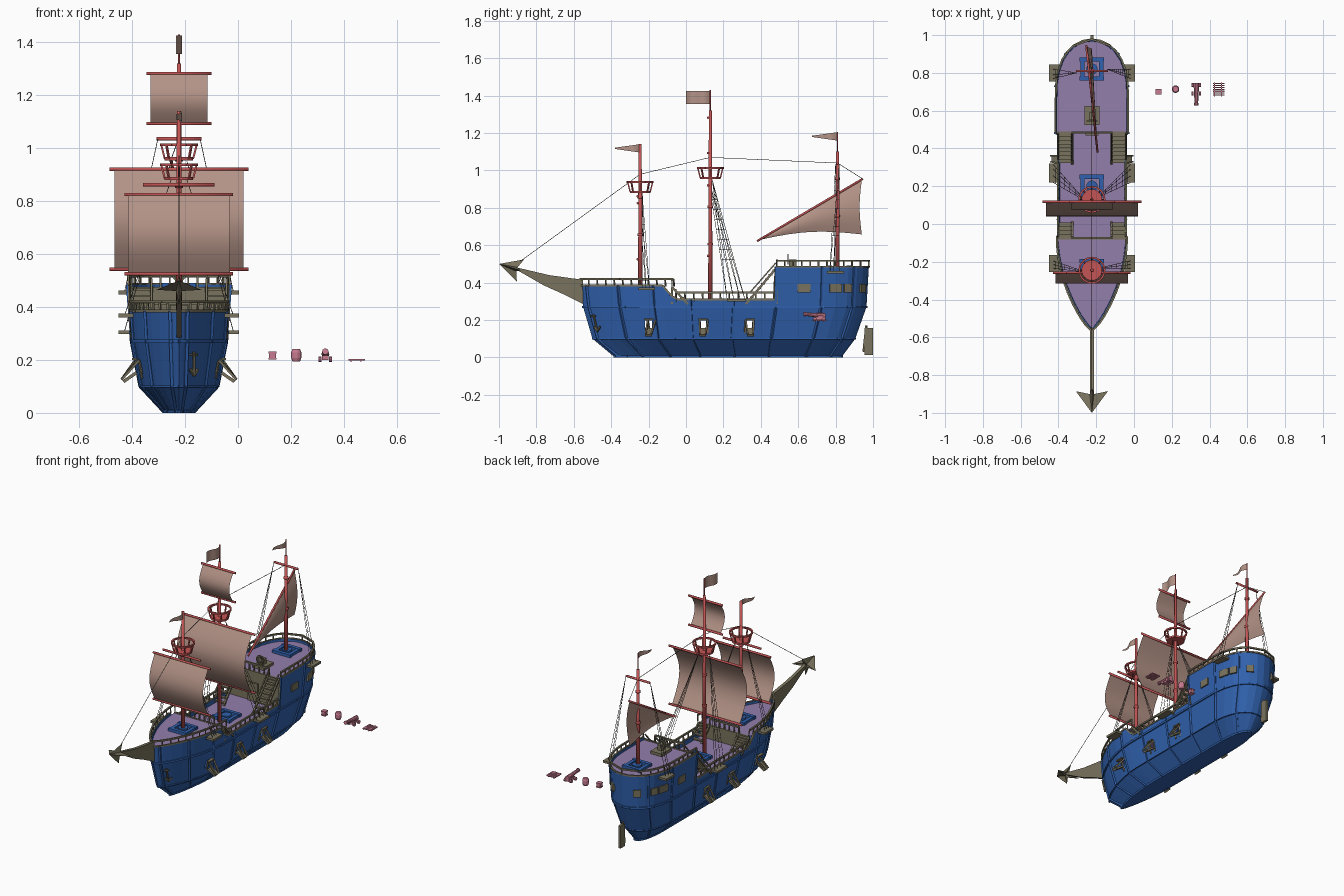
import bpy, bmesh, math
from mathutils import Vector as V, Matrix as M

if "Cube" in bpy.data.objects:
    bpy.data.objects.remove(bpy.data.objects["Cube"])

CX = -0.223  # ship centreline

def mat(name, c):
    m = bpy.data.materials.new(name)
    m.diffuse_color = (*c, 1)
    m.use_nodes = True
    m.node_tree.nodes["Principled BSDF"].inputs["Base Color"].default_value = m.diffuse_color
    return m
BLUE = mat("hull_blue", (0.03, 0.12, 0.42))
DECK = mat("deck_purple", (0.29, 0.21, 0.41))
OLIVE = mat("trim_olive", (0.19, 0.17, 0.11))
RED = mat("spar_red", (0.55, 0.09, 0.09))
SAIL = mat("sail_cloth", (0.45, 0.29, 0.24))
PINK = mat("prop_pink", (0.58, 0.2, 0.28))
ROPE = mat("rope_dark", (0.08, 0.07, 0.06))

def part(name, bm, m, smooth=False, recalc=True):
    if recalc:
        bmesh.ops.recalc_face_normals(bm, faces=bm.faces)
    for f in bm.faces:
        f.smooth = smooth
    me = bpy.data.meshes.new(name)
    bm.to_mesh(me)
    me.materials.append(m)
    ob = bpy.data.objects.new(name, me)
    bpy.context.collection.objects.link(ob)
    return ob

def box(bm, c, s, rot=M.Identity(4)):
    bmesh.ops.create_cube(bm, size=1, matrix=M.Translation(c) @ rot @ M.Diagonal((*s, 1)))

def rod(bm, p, q, r, r2=None, n=8):
    p, q = V(p), V(q)
    d = q - p
    rot = d.to_track_quat('Z', 'Y').to_matrix().to_4x4() @ M.Rotation(math.pi / n, 4, 'Z')
    bmesh.ops.create_cone(bm, cap_ends=True, segments=n, radius1=r, radius2=r if r2 is None else r2,
                          depth=d.length, matrix=M.Translation((p + q) / 2) @ rot)

def path(bm, pts, r, n=4):
    for a, b in zip(pts, pts[1:]):
        rod(bm, a, b, r, n=n)

def sheet(name, fn, nu, nv, m):
    bm = bmesh.new()
    g = [[bm.verts.new(fn(i / nu, j / nv)) for j in range(nv + 1)] for i in range(nu + 1)]
    for i in range(nu):
        for j in range(nv):
            bm.faces.new((g[i][j], g[i + 1][j], g[i + 1][j + 1], g[i][j + 1]))
    return part(name, bm, m, True)

def interp(tab, x):
    for a, b in zip(tab, tab[1:]):
        if x <= b[0]:
            k = max(0, (x - a[0]) / (b[0] - a[0]))
            return [p + (q - p) * k for p, q in zip(a[1:], b[1:])]
    return list(tab[-1][1:])

# hull surface: t runs bow to stern, s is the side, z the height
LEVELS = [(0, -.38, .83, .052), (.1, -.5, .905, .145), (.27, -.55, .965, .178), (.49, -.575, .978, .195)]
TOP = [(0, .385), (.285, .385), (.3, .355), (.315, .328), (.335, .31), (.675, .31), (.68, .485), (1, .485)]
TS = [0, .01, .03, .06, .1, .15, .2, .26, .285, .3, .315, .335, .4, .5, .6, .675, .68, .74, .8, .85, .89, .93, .96, .98, .995, 1]

def width(t):
    if t < .32:
        return math.sin(math.pi / 2 * t / .32) ** .75
    return max(0, 1 - (max(0, t - .8) / .2) ** 2.6) ** .5

def P(t, s, z, out=1.0):
    t = min(1, max(0, t))
    y0, y1, h = interp(LEVELS, z)
    return V((CX + s * h * width(t) * out, y0 + (y1 - y0) * t, z))

def top(t):
    return interp(TOP, t)[0]

def T(y):
    return (y + .56) / 1.53

# hull shell with gun ports cut through
bm = bmesh.new()
loop = [(t, 1) for t in TS] + [(t, -1) for t in TS[-2:0:-1]]
rings = [[bm.verts.new(P(t, s, z if z else top(t))) for t, s in loop] for z in (1e-4, .1, .27, None)]
for a, b in zip(rings, rings[1:]):
    for i in range(len(loop)):
        j = (i + 1) % len(loop)
        bm.faces.new((a[i], a[j], b[j], b[i]))
bm.faces.new(rings[0])
hull = part("hull", bm, BLUE)
so = hull.modifiers.new("thickness", 'SOLIDIFY')
so.thickness, so.offset = .01, -1
PORTS = (-.2, .09, .345)
bm = bmesh.new()
for y in PORTS:
    box(bm, (CX, y, .173), (.6, .036, .05))
cut = part("port_cutter", bm, BLUE)
cut.hide_render = True
cut.hide_set(True)
bo = hull.modifiers.new("ports", 'BOOLEAN')
bo.object, bo.operation, bo.solver = cut, 'DIFFERENCE', 'EXACT'

# wales, chine strakes and vertical ribs
bm = bmesh.new()
for s in (1, -1):
    for z, r in ((.005, .008), (.1, .006), (.27, .009)):
        path(bm, [P(t, s, z) for t in TS], r)
    for t in (.02, .13, .25, .38, .53, .68, .84, .95):
        path(bm, [P(t, s, z) for z in (.005, .1, .27, top(t))], .008)
part("hull_ribs", bm, BLUE)

# decks
for name, a, b, z in (("fore_deck", 0, .32, .372), ("waist_deck", .31, .69, .285), ("aft_deck", .68, 1, .472)):
    ts = [a] + [t for t in TS if a < t < b] + [b]
    sheet(name, lambda u, v: P(ts[round(u * (len(ts) - 1))], 2 * v - 1, z, .96), len(ts) - 1, 1, DECK)

# bulkheads, door and stairs
bm = bmesh.new()
box(bm, (CX, -.075, .33), (.36, .012, .09))
box(bm, (CX, .484, .38), (.37, .012, .19))
box(bm, (CX, .474, .345), (.07, .012, .12))
for s in (1, -1):
    for y0, z0, y1, z1, n in ((.32, .285, .48, .475, 8), (.01, .285, -.07, .372, 4)):
        for i in range(n):
            k = (i + .6) / n
            box(bm, (CX + s * .142, y0 + (y1 - y0) * k, z0 + (z1 - z0) * k), (.075, .02, .008))
        for x in (.104, .18):
            rod(bm, (CX + s * x, y0, z0), (CX + s * x, y1, z1), .008, n=4)
            if n == 8:
                rod(bm, (CX + s * x, y0 + .02, z0 + .06), (CX + s * x, y1, z1 + .03), .005, n=4)
part("bulkheads_and_stairs", bm, OLIVE)

# railings with posts, and caps on the hull edge
bm = bmesh.new()
for s in (1, -1):
    path(bm, [P(t, s, top(t), .985) for t in TS], .007)
    for a, b, h, z in ((0, .325, .42, .38), (.33, .672, .348, .3), (.682, 1, .517, .48)):
        path(bm, [P(a + (b - a) * i / 14, s, h, .98) for i in range(15)], .007)
        for i in range(12):
            t = a + (b - a) * i / 11
            rod(bm, P(t, s, z, .98), P(t, s, h, .98), .005, n=4)
for y, z in ((-.075, .37), (.486, .475)):
    rod(bm, (CX - .105, y, z + .045), (CX + .105, y, z + .045), .007, n=4)
    for i in range(7):
        rod(bm, (CX - .105 + .035 * i, y, z), (CX - .105 + .035 * i, y, z + .045), .005, n=4)
part("railings", bm, OLIVE)

# windows, gun port shelves, channels, rudder
def panel(bm, t, s, z, size):
    a = (P(t + .01, s, z) - P(t - .01, s, z)).normalized()
    n = a.cross(V((0, 0, 1))).normalized()
    r = M((a, n, a.cross(n))).transposed().to_4x4()
    box(bm, P(t, s, z), size, r)
bm = bmesh.new()
for s in (1, -1):
    for t in (T(.63), T(.8), .93, .982):
        panel(bm, t, s, .37, (.068 if t < .9 else .045, .014, .045))
    for y in PORTS:
        for e in (-.022, .022):
            rod(bm, P(T(y + e), s, .2), (CX + s * .217, y + e * .7, .126), .006, n=4)
            rod(bm, P(T(y + e), s, .13), P(T(y + e), s, .2), .006, n=4)
        box(bm, (CX + s * .185, y, .135), (.06, .036, .012), M.Rotation(s * .6, 4, 'Y'))
        box(bm, (CX + s * .168, y, .203), (.02, .05, .008))
    for y, z, l in ((-.21, .368, .09), (.27, .305, .1), (.8, .455, .09)):
        box(bm, (CX + s * .2, y, z), (.055, l, .014))
box(bm, (CX, .977, .085), (.016, .045, .145))
rod(bm, (CX, .95, .03), (CX, .965, .17), .008, n=6)
part("windows_ports_rudder", bm, OLIVE)

# anchor on the starboard bow
bm = bmesh.new()
a = P(.035, 1, .23) + V((.012, -.01, 0))
b = P(.035, 1, .14) + V((.016, -.012, 0))
rod(bm, a, b, .006, n=6)
path(bm, [b + V((-.014, -.014, .025)), b, b + V((.014, .014, .025))], .006)
rod(bm, a + V((-.012, -.012, -.01)), a + V((.012, .012, -.01)), .005, n=6)
part("anchor", bm, OLIVE)

# beak blade with arrow-shaped bowsprit head
bm = bmesh.new()
prof = [(-.55, .415), (-.73, .44), (-.9, .48), (-.9, .465), (-.76, .385), (-.66, .34), (-.55, .285)]
f = bm.faces.new([bm.verts.new((CX - .01, y, z)) for y, z in prof])
e = bmesh.ops.extrude_face_region(bm, geom=[f])
bmesh.ops.translate(bm, vec=(.02, 0, 0), verts=[v for v in e['geom'] if isinstance(v, bmesh.types.BMVert)])
ax = V((0, -.95, .31))
up = V((0, .31, .95))
mid = V((CX, -.885, .465))
tip, notch = bm.verts.new((CX, -1, .5)), bm.verts.new(mid + ax * .03)
ring = []
for i in range(8):
    k = math.pi / 4 * i
    r = .016 if i % 2 else (.085 if i % 4 == 0 else .062)
    ring.append(bm.verts.new(mid + ax * (.02 if i % 2 else 0) + V((1, 0, 0)) * r * math.cos(k) + up * r * math.sin(k)))
for i in range(8):
    bm.faces.new((tip, ring[i], ring[(i + 1) % 8]))
    bm.faces.new((notch, ring[(i + 1) % 8], ring[i]))
part("beak_and_bowsprit", bm, OLIVE)

# masts and yards
MASTS = {"fore": (-.245, .3, 1.14), "main": (.13, .25, 1.32), "mizzen": (.81, .4, 1.1)}
bm = bmesh.new()
for y, z0, z1 in MASTS.values():
    rod(bm, (CX, y, z0), (CX, y, z1), .0125, .008, 12)
    for z in (z0 + .35, z0 + .55):
        rod(bm, (CX, y, z), (CX, y, z + .012), .015, n=12)
rod(bm, (CX, .13, 1.3), (CX, .13, 1.43), .004)
rod(bm, (CX, .81, 1.09), (CX, .81, 1.205), .004)
for y, z, h in ((.118, .92, .262), (.118, .543, .262), (.118, 1.282, .122), (.118, 1.093, .122), (-.257, .825, .205),
                (-.257, .525, .205), (-.257, .862, .135), (.81, 1.035, .085)):
    rod(bm, (CX - h, y, z), (CX + h, y, z), .007)
rod(bm, (CX + .03, .38, .622), (CX - .03, .945, .955), .006)
part("masts_and_yards", bm, RED, True)

# crow's nests
bm = bmesh.new()
for y, z in ((-.245, .885), (.13, .96)):
    rod(bm, (CX, y, z - .006), (CX, y, z + .006), .055, n=16)
    ring = [V((CX + .067 * math.cos(k * math.pi / 8), y + .067 * math.sin(k * math.pi / 8), z + .053)) for k in range(17)]
    path(bm, ring, .007)
    for p in ring[::2]:
        rod(bm, V((CX, y, z)) + (p - V((CX, y, z + .053))) * .8, p, .005, n=4)
part("crows_nests", bm, RED)

# square sails, lateen sail and flags
for name, y, z0, z1, h, d in (("main_sail", .115, .543, .92, .243, .075), ("fore_sail", -.26, .53, .825, .192, .055),
                              ("top_sail", .115, 1.095, 1.28, .108, .04)):
    sheet(name, lambda u, v: (CX + h * (2 * u - 1), y - d * math.sin(math.pi * v), z0 + (z1 - z0) * v), 4, 12, SAIL)
def lateen(u, v):
    y = .39 + .55 * u
    z1 = .628 + .322 * u
    z0 = .628 + .03 * u + .028 * math.sin(math.pi * u)
    return (CX + .03 - .06 * u + .03 * math.sin(math.pi * v) * u, y - .012 * math.sin(math.pi * v) * u, min(z1, z0) + (z1 - min(z1, z0)) * v)
sheet("lateen_sail", lateen, 10, 6, SAIL)
for name, y, z, l, h, tap in (("fore_pennant", -.245, 1.118, .135, .045, .85), ("main_flag", .13, 1.39, .13, .07, 0),
                              ("mizzen_pennant", .81, 1.182, .135, .045, .85)):
    sheet(name, lambda u, v: (CX + .012 * math.sin(u * 6), y - l * u, z + (v - .5) * h * (1 - tap * u)), 10, 2, SAIL)

# stays and shrouds with ratlines
bm = bmesh.new()
path(bm, [(CX, -.92, .49), (CX, -.245, .98), (CX, .13, 1.07), (CX, .81, 1.04), (CX - .03, .945, .955)], .0018, 3)
for y, z1, ys, z0, x1 in ((-.245, .88, (-.235, -.215, -.195), .37, .03), (.13, .95, (.22, .255, .29, .315), .31, .03),
                          (.81, 1.035, (.77, .79, .82), .46, .08)):
    for s in (1, -1):
        legs = [(V((CX + s * .205, b, z0)), V((CX + s * x1, y + .01 * s, z1))) for b in ys]
        for p, q in legs:
            rod(bm, p, q, .0015, n=3)
        for i in range(1, 11):
            rod(bm, legs[0][0].lerp(legs[0][1], i / 12), legs[-1][0].lerp(legs[-1][1], i / 12), .001, n=3)
part("rigging", bm, ROPE)

# pin racks around the mast feet, and hatch grating
bm = bmesh.new()
for y, z in ((-.245, .378), (.2, .292), (.82, .478)):
    for e in (-.05, .05):
        box(bm, (CX, y + e, z), (.13, .022, .025))
        box(bm, (CX + e, y, z), (.022, .12, .02))
    rod(bm, (CX, y, z - .01), (CX, y, z + .012), .03, n=12)
part("mast_racks", bm, BLUE)

# helm stand with wheel
bm = bmesh.new()
box(bm, (CX, .575, .48), (.08, .1, .02))
box(bm, (CX, .57, .5), (.03, .04, .05))
wheel = [V((CX + .026 * math.cos(k * math.pi / 6), .545, .525 + .026 * math.sin(k * math.pi / 6))) for k in range(13)]
path(bm, wheel, .004)
for k in range(6):
    rod(bm, wheel[k], wheel[k + 6], .003, n=4)
part("helm", bm, OLIVE)

# loose props beside the ship: crate, barrel, cannon, grating
bm = bmesh.new()
box(bm, (.13, .7, .216), (.026, .026, .028))
for dz in (-.012, .012):
    box(bm, (.13, .7, .216 + dz), (.031, .031, .006))
for z, r, z2, r2 in ((.195, .015, .208, .02), (.208, .02, .228, .02), (.228, .02, .241, .015)):
    rod(bm, (.22, .714, z), (.22, .714, z2), r, r2, 12)
rod(bm, (.33, .745, .222), (.33, .63, .232), .015, .009, 10)
rod(bm, (.33, .64, .231), (.33, .628, .232), .012, n=10)
box(bm, (.33, .715, .208), (.024, .06, .016))
for s in (1, -1):
    for y in (.69, .735):
        rod(bm, (.33 + s * .014, y, .203), (.33 + s * .026, y, .203), .011, n=10)
    box(bm, (.445 + s * .018, .713, .199), (.006, .074, .008))
for i in range(7):
    box(bm, (.449, .683 + .01 * i, .2), (.062, .006, .006))
part("deck_props", bm, PINK)
